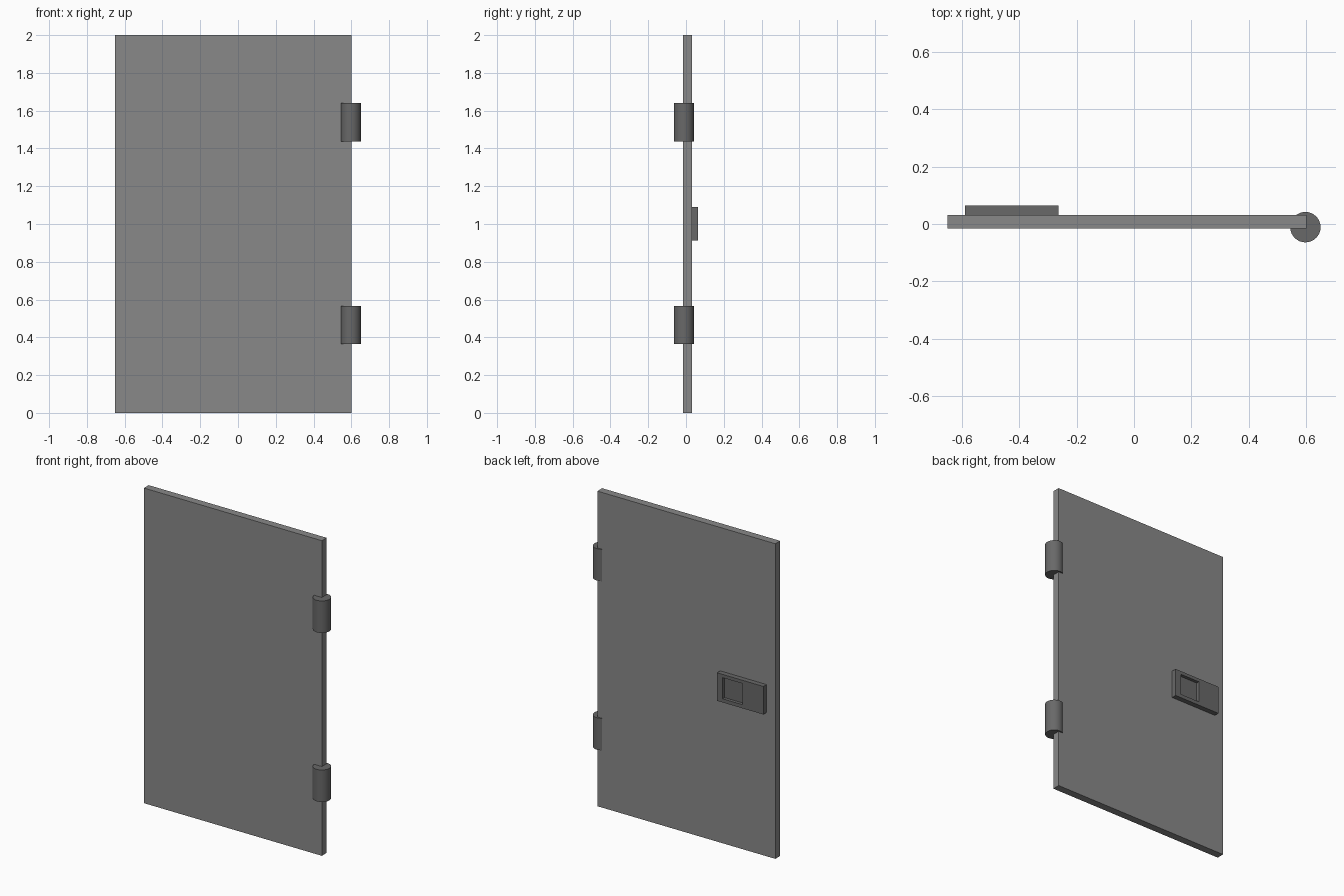
import bpy, bmesh, math

if "Cube" in bpy.data.objects:
    bpy.data.objects.remove(bpy.data.objects["Cube"])


def grey(name, value):
    mat = bpy.data.materials.new(name)
    mat.diffuse_color = (value, value, value, 1)
    mat.use_nodes = True
    mat.node_tree.nodes["Principled BSDF"].inputs["Base Color"].default_value = mat.diffuse_color
    return mat


panel_grey = grey("panel_grey", 0.25)
fitting_grey = grey("fitting_grey", 0.14)


def finish(bm, name, mat):
    bmesh.ops.recalc_face_normals(bm, faces=bm.faces)
    mesh = bpy.data.meshes.new(name)
    bm.to_mesh(mesh)
    bm.free()
    mesh.materials.append(mat)
    obj = bpy.data.objects.new(name, mesh)
    bpy.context.collection.objects.link(obj)
    return obj


def box_mesh(x0, x1, y0, y1, z0, z1):
    bm = bmesh.new()
    bmesh.ops.create_cube(bm, size=1)
    for v in bm.verts:
        v.co = (x1 if v.co.x > 0 else x0,
                y1 if v.co.y > 0 else y0,
                z1 if v.co.z > 0 else z0)
    return bm


# Door slab
finish(box_mesh(-0.65, 0.6, -0.016, 0.032, 0, 2), "door_panel", panel_grey)

# Latch plate on the back, with a rectangular finger recess
bm = box_mesh(-0.588, -0.263, 0.032, 0.064, 0.912, 1.09)
bm.normal_update()
face = max(bm.faces, key=lambda f: f.calc_center_median().y)
bmesh.ops.inset_region(bm, faces=[face], thickness=0.02)
c = face.calc_center_median()
for v in face.verts:
    v.co.x = -0.302 if v.co.x > c.x else -0.44
    v.co.z = 1.069 if v.co.z > c.z else 0.935
# Sink the recess floor
floor = bmesh.ops.extrude_discrete_faces(bm, faces=[face])["faces"][0]
for v in floor.verts:
    v.co.y -= 0.02
finish(bm, "latch_plate", fitting_grey)

# Hinge barrels along the right edge
for name, z in (("lower_hinge", 0.465), ("upper_hinge", 1.538)):
    bpy.ops.mesh.primitive_cylinder_add(vertices=32, radius=0.053, depth=0.203,
                                        location=(0.597, -0.011, z))
    hinge = bpy.context.object
    hinge.name = name
    hinge.data.materials.append(fitting_grey)
    bpy.ops.object.shade_smooth_by_angle(angle=math.radians(30))
